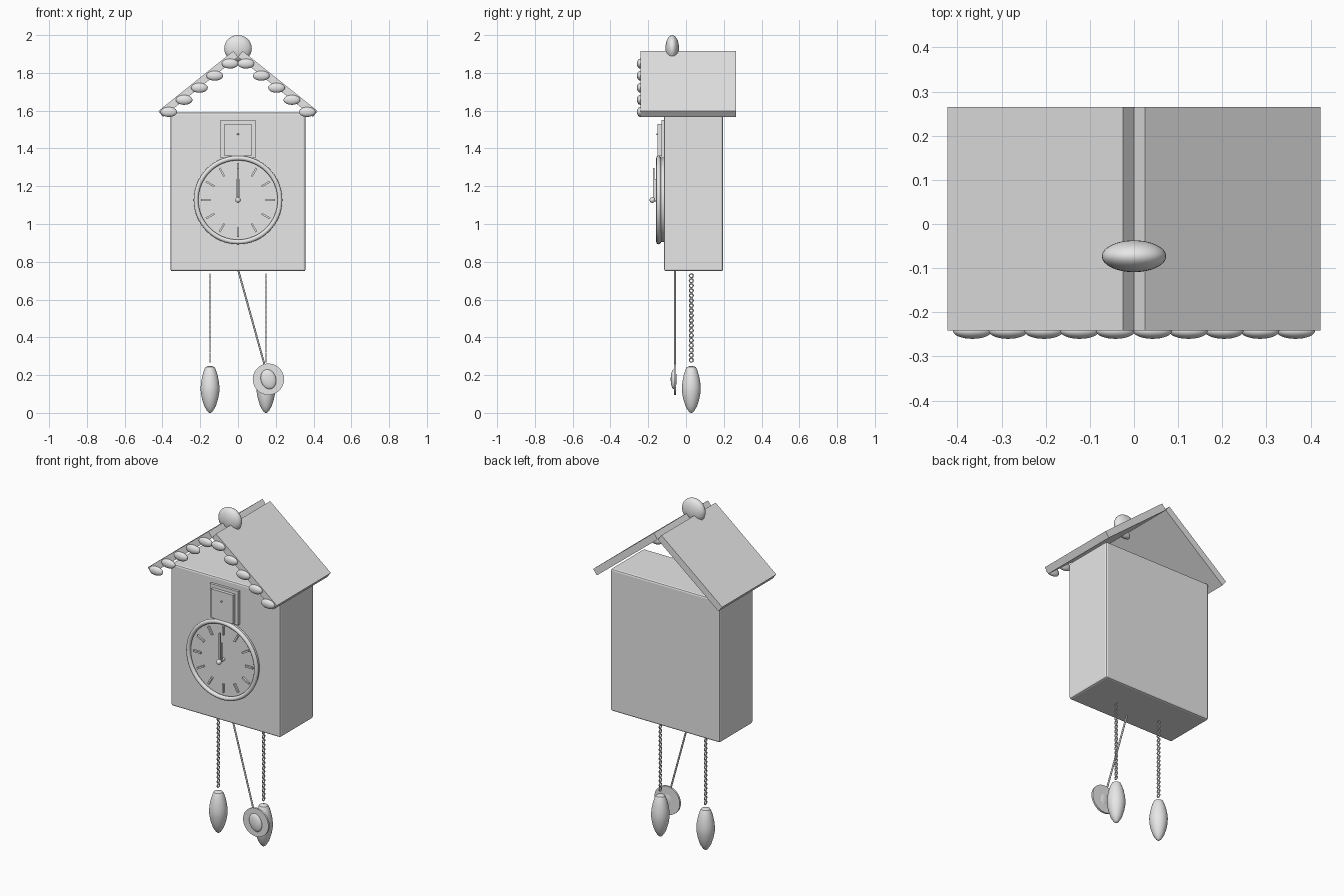
import bpy, math
from math import sin, cos, pi
from mathutils import Vector

if "Cube" in bpy.data.objects:
    bpy.data.objects.remove(bpy.data.objects["Cube"])

GREY = (0.8, 0.8, 0.8, 1)
mat = bpy.data.materials.new("plain grey")
mat.use_nodes = True
mat.diffuse_color = GREY
mat.node_tree.nodes["Principled BSDF"].inputs["Base Color"].default_value = GREY


def finish(name, smooth=False):
    ob = bpy.context.object
    ob.name = name
    ob.data.materials.clear()
    ob.data.materials.append(mat)
    if smooth:
        bpy.ops.object.shade_smooth_by_angle(angle=math.radians(40))
    return ob


def box(name, loc, size, turn=0, bevel=0):
    bpy.ops.mesh.primitive_cube_add(size=1, location=loc, rotation=(0, turn, 0))
    ob = finish(name)
    ob.scale = size
    if bevel:
        bpy.ops.object.transform_apply(location=False, rotation=False, scale=True)
        mod = ob.modifiers.new("soft edges", "BEVEL")
        mod.width, mod.segments = bevel, 2
    return ob


def ball(name, loc, radii, turn=0):
    bpy.ops.mesh.primitive_uv_sphere_add(segments=32, ring_count=16, location=loc, rotation=(0, turn, 0))
    bpy.context.object.scale = radii
    return finish(name, True)


def cylinder(name, a, b, radius, sides=32):
    a, b = Vector(a), Vector(b)
    bpy.ops.mesh.primitive_cylinder_add(vertices=sides, radius=radius, depth=(b - a).length, location=(a + b) / 2)
    bpy.context.object.rotation_euler = (b - a).to_track_quat("Z", "Y").to_euler()
    return finish(name, True)


def ring(name, loc, major, minor, rot, steps=64, sides=12):
    bpy.ops.mesh.primitive_torus_add(major_radius=major, minor_radius=minor, major_segments=steps,
                                     minor_segments=sides, location=loc, rotation=rot)
    return finish(name, True)


def lathe(name, loc, profile, steps=32):
    verts = [(r * cos(2 * pi * i / steps), r * sin(2 * pi * i / steps), z)
             for r, z in profile for i in range(steps)]
    faces = [(k * steps + i, k * steps + (i + 1) % steps, (k + 1) * steps + (i + 1) % steps, (k + 1) * steps + i)
             for k in range(len(profile) - 1) for i in range(steps)]
    last = (len(profile) - 1) * steps
    faces += [tuple(reversed(range(steps))), tuple(range(last, last + steps))]
    me = bpy.data.meshes.new(name)
    me.from_pydata(verts, [], faces)
    ob = bpy.data.objects.new(name, me)
    bpy.context.collection.objects.link(ob)
    bpy.ops.object.select_all(action="DESELECT")
    bpy.context.view_layer.objects.active = ob
    ob.select_set(True)
    ob.location = loc
    return finish(name, True)


# Case
box("case", (0, 0.04, 1.17), (0.715, 0.312, 0.84), bevel=0.01)

# Roof boards meeting in a V at the ridge, with scalloped front trim
PITCH = math.radians(38.7)
for side, label in ((1, "left"), (-1, "right")):
    box(f"{label}_roof_board", (side * 0.211, 0.012, 1.741), (0.509, 0.506, 0.04), side * PITCH)
    for i in range(5):
        ball(f"{label}_trim_scallop", (side * (0.042 + 0.081 * i), -0.242, 1.849 - 0.064 * i),
             (0.044, 0.018, 0.026))
ball("roof_finial", (0, -0.073, 1.93), (0.073, 0.036, 0.07))

# Small door above the dial
box("door_frame", (0, -0.118, 1.45), (0.186, 0.026, 0.2))
box("door", (0, -0.137, 1.445), (0.144, 0.026, 0.17))
ball("door_knob", (0, -0.153, 1.475), (0.005, 0.005, 0.005))

# Dial with rim, hour marks and hands
DIAL = 1.127
cylinder("dial", (0, -0.1, DIAL), (0, -0.132, DIAL), 0.222, 64)
ring("dial_rim", (0, -0.145, DIAL), 0.222, 0.0125, (pi / 2, 0, 0))
for i in range(12):
    a = i * pi / 6
    box("hour_mark", (0.17 * sin(a), -0.136, DIAL + 0.17 * cos(a)), (0.01, 0.014, 0.05), a)
box("hour_hand", (0, -0.162, DIAL + 0.055), (0.016, 0.007, 0.11))
box("minute_hand", (0, -0.171, DIAL + 0.085), (0.009, 0.007, 0.17))
cylinder("hand_shaft", (0, -0.13, DIAL), (0, -0.178, DIAL), 0.008, 16)
ball("hand_cap", (0, -0.178, DIAL), (0.015, 0.015, 0.015))

# Swung pendulum
SWING = math.radians(-16)
cylinder("pendulum_rod", (0, -0.058, 0.76), (0.161, -0.058, 0.18), 0.005, 12)
cylinder("pendulum_bob", (0.161, -0.053, 0.178), (0.161, -0.064, 0.178), 0.083, 48)
ball("bob_boss", (0.161, -0.065, 0.178), (0.04, 0.016, 0.053), SWING)

# Chains and hanging weights
WEIGHT = [(0.004, 0), (0.014, 0.008), (0.03, 0.034), (0.043, 0.075), (0.049, 0.11), (0.05, 0.135),
          (0.047, 0.165), (0.04, 0.2), (0.031, 0.228), (0.024, 0.242), (0.012, 0.247)]
for side, label in ((1, "left"), (-1, "right")):
    x = side * 0.148
    lathe(f"{label}_weight", (x, 0.028, 0), WEIGHT)
    for i in range(18):
        ring(f"{label}_chain_link", (x, 0.028, 0.279 + 0.0263 * i), 0.01, 0.0035, (0, pi / 2, 0), 16, 8)
